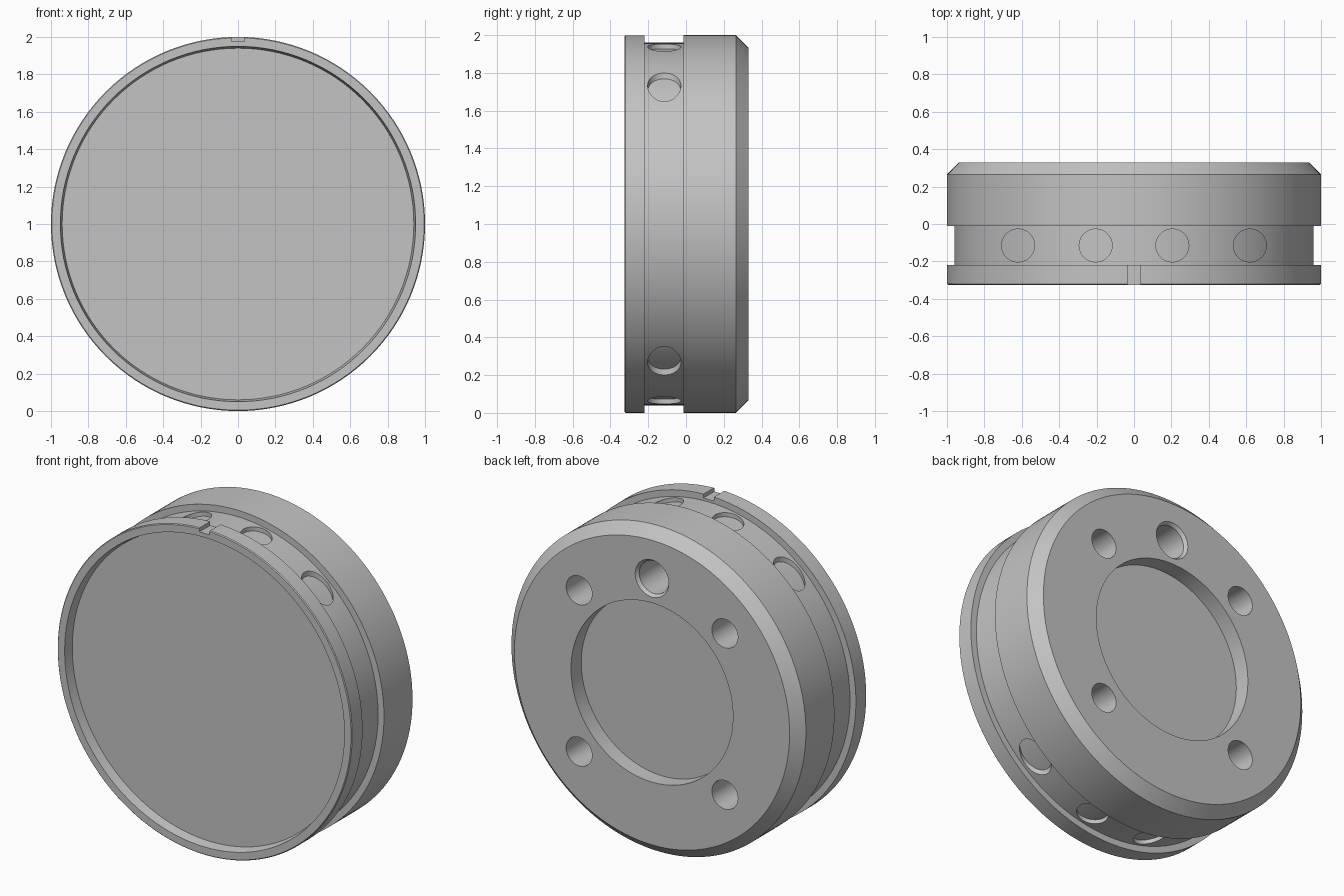
import bpy
import bmesh
import math
from mathutils import Matrix, Vector

cube = bpy.data.objects.get("Cube")
if cube:
    bpy.data.objects.remove(cube, do_unlink=True)

grey = bpy.data.materials.new("machined_grey")
grey.use_nodes = True
grey.diffuse_color = (0.55, 0.55, 0.55, 1)
grey.node_tree.nodes["Principled BSDF"].inputs["Base Color"].default_value = (0.55, 0.55, 0.55, 1)


def make_object(name, bm):
    bmesh.ops.recalc_face_normals(bm, faces=bm.faces)
    mesh = bpy.data.meshes.new(name)
    bm.to_mesh(mesh)
    bm.free()
    mesh.materials.append(grey)
    obj = bpy.data.objects.new(name, mesh)
    bpy.context.collection.objects.link(obj)
    return obj


def lathe(name, profile, centre=(0, 0, 1), steps=128, closed=False):
    """Turn (radius, y) points around an axis parallel to y."""
    bm = bmesh.new()
    verts = [bm.verts.new((r, y, 0)) for r, y in profile]
    pairs = list(zip(verts, verts[1:]))
    if closed:
        pairs.append((verts[-1], verts[0]))
    edges = [bm.edges.new(p) for p in pairs]
    bmesh.ops.spin(bm, geom=verts + edges, cent=(0, 0, 0), axis=(0, 1, 0),
                   angle=math.tau, steps=steps)
    bmesh.ops.remove_doubles(bm, verts=bm.verts, dist=1e-4)
    bmesh.ops.translate(bm, verts=bm.verts, vec=Vector(centre))
    return make_object(name, bm)


def vertical_drill(x, y, radius):
    bm = bmesh.new()
    bmesh.ops.create_cone(bm, cap_ends=True, segments=48, radius1=radius, radius2=radius,
                          depth=3, matrix=Matrix.Translation((x, y, 1)))
    return make_object("drill_cutter", bm)


def box_cutter(centre, size):
    bm = bmesh.new()
    bmesh.ops.create_cube(bm, size=1, matrix=Matrix.Translation(centre) @ Matrix.Diagonal((*size, 1)))
    return make_object("notch_cutter", bm)


def cut(target, cutters):
    bpy.context.view_layer.objects.active = target
    for cutter in cutters:
        cutter.hide_render = True
        mod = target.modifiers.new("cut", "BOOLEAN")
        mod.operation = "DIFFERENCE"
        mod.solver = "EXACT"
        mod.object = cutter
        bpy.ops.object.modifier_apply(modifier=mod.name)
        bpy.data.objects.remove(cutter, do_unlink=True)


# Main body: shallow front dish, grooved rim, chamfered back, round back pocket
body = lathe("housing_body", [
    (0, -0.265), (0.94, -0.265), (0.95, -0.325), (0.995, -0.325), (1, -0.32),
    (1, -0.22), (0.935, -0.22), (0.935, -0.012), (1, -0.012), (1, 0.265),
    (0.935, 0.33), (0.55, 0.33), (0.55, 0.23), (0, 0.23)])

# Band in the groove, drilled vertically in evenly spaced rows
band = lathe("groove_band", [(0.9, -0.23), (0.96, -0.23), (0.96, 0), (0.9, 0)], closed=True)
cut(band, [vertical_drill(x, -0.115, 0.088) for x in (-0.62, -0.205, 0.205, 0.62)])

# Blind holes in the back and the locating notch on the front flange
bolt = 0.495
cutters = [lathe("bolt_cutter", [(0, -0.1), (0.088, -0.1), (0.088, 0.4), (0, 0.4)],
                 (sx * bolt, 0, 1 + sz * bolt), 48) for sx in (-1, 1) for sz in (-1, 1)]
cutters.append(lathe("port_cutter", [(0, -0.1), (0.1, -0.1), (0.1, 0.31), (0.114, 0.33),
                                     (0.114, 0.4), (0, 0.4)], (0, 0, 1.7), 48))
cutters.append(box_cutter((0, -0.28, 2.02), (0.07, 0.14, 0.09)))
cut(body, cutters)

# Smooth turned surfaces with crisp edges
bpy.ops.object.select_all(action="DESELECT")
for obj in (body, band):
    obj.select_set(True)
bpy.context.view_layer.objects.active = body
bpy.ops.object.shade_smooth_by_angle(angle=math.radians(25))
